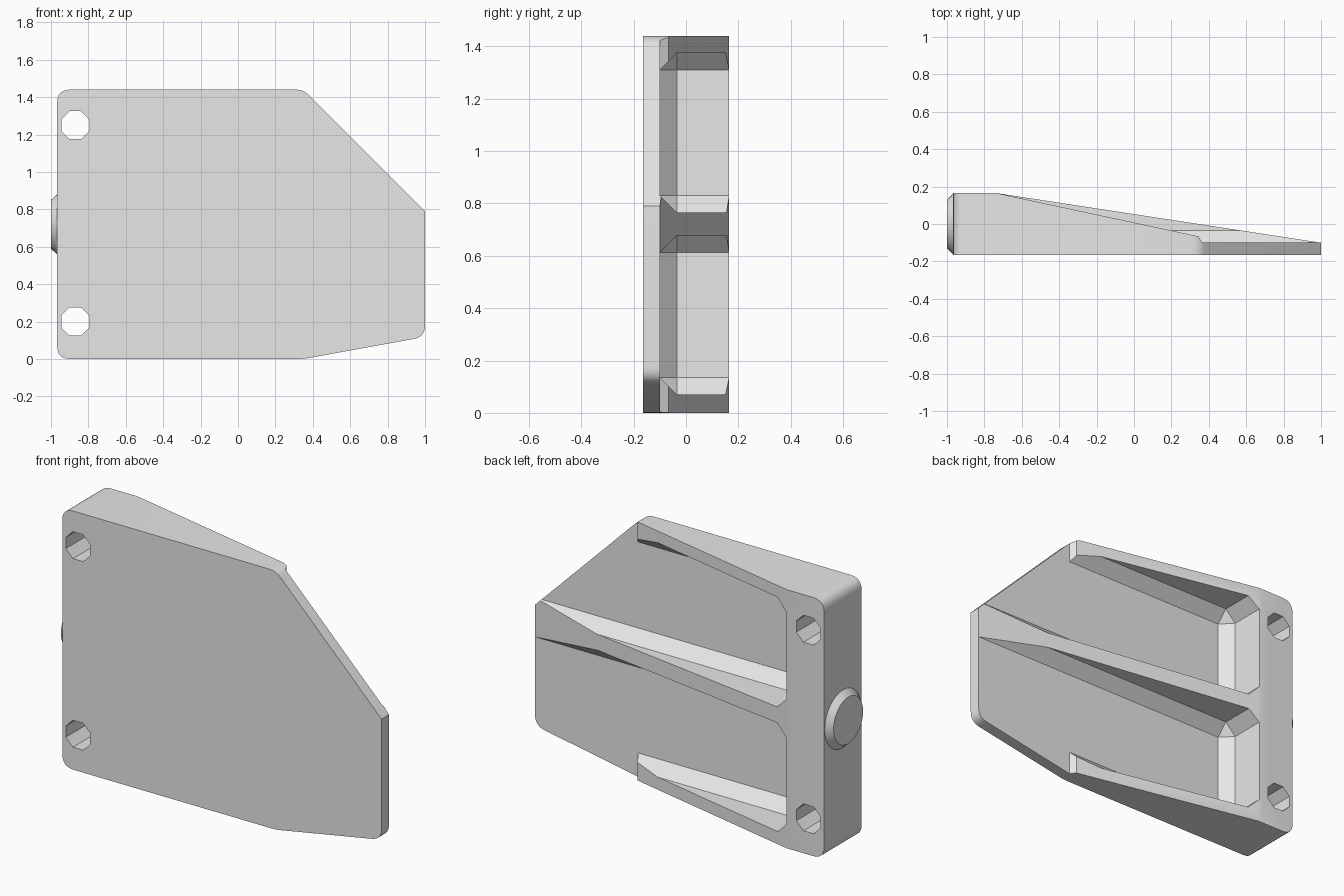
import bpy, bmesh, math
from mathutils import Matrix, Vector

cube = bpy.data.objects.get("Cube")
if cube:
    bpy.data.objects.remove(cube, do_unlink=True)

grey = bpy.data.materials.new("plain_grey")
grey.use_nodes = True
grey.diffuse_color = (0.8, 0.8, 0.8, 1)
grey.node_tree.nodes["Principled BSDF"].inputs["Base Color"].default_value = (0.8, 0.8, 0.8, 1)

FRONT, BACK, FLOOR = -0.165, 0.165, -0.1
BREAK = -0.735      # where the thick edge block ends and the taper starts
CHAMFER = 0.065
MID_Z = 0.72


def to_object(name, bm):
    bmesh.ops.recalc_face_normals(bm, faces=bm.faces)
    mesh = bpy.data.meshes.new(name)
    bm.to_mesh(mesh)
    bm.free()
    mesh.materials.append(grey)
    obj = bpy.data.objects.new(name, mesh)
    bpy.context.collection.objects.link(obj)
    return obj


def prism(name, points, offset):
    """Extrude a flat outline of 3D points along an offset."""
    bm = bmesh.new()
    face = bm.faces.new([bm.verts.new(p) for p in points])
    ext = bmesh.ops.extrude_face_region(bm, geom=[face])
    verts = [g for g in ext["geom"] if isinstance(g, bmesh.types.BMVert)]
    bmesh.ops.translate(bm, verts=verts, vec=offset)
    return to_object(name, bm)


def cylinder_x(name, x0, x1, r0, r1, sides):
    bm = bmesh.new()
    place = Matrix.Translation(((x0 + x1) / 2, 0, MID_Z)) @ Matrix.Rotation(math.pi / 2, 4, "Y")
    bmesh.ops.create_cone(bm, cap_ends=True, segments=sides, radius1=r0, radius2=r1,
                          depth=x1 - x0, matrix=place)
    return to_object(name, bm)


def combine(target, tool, operation="DIFFERENCE"):
    mod = target.modifiers.new("cut", "BOOLEAN")
    mod.operation, mod.object, mod.solver = operation, tool, "EXACT"
    bpy.context.view_layer.objects.active = target
    bpy.ops.object.modifier_apply(modifier=mod.name)
    bpy.data.objects.remove(tool, do_unlink=True)


def rounded(corners, steps=6):
    """Outline in x and z with each corner softened by its own length."""
    out = []
    for i, (x, z, r) in enumerate(corners):
        p = Vector((x, z))
        if r == 0:
            out.append(p)
            continue
        before = Vector(corners[i - 1][:2])
        after = Vector(corners[(i + 1) % len(corners)][:2])
        a = p + (before - p).normalized() * r
        b = p + (after - p).normalized() * r
        for k in range(steps + 1):
            t = k / steps
            out.append(a * (1 - t) ** 2 + p * 2 * t * (1 - t) + b * t ** 2)
    return [(p.x, FRONT, p.y) for p in out]


# Full-depth block with the plate outline
outline = rounded([(-0.967, 0, 0.07), (0.35, 0, 0.03), (1, 0.118, 0.06),
                   (1, 0.79, 0), (0.35, 1.44, 0.04), (-0.967, 1.44, 0.07)])
body = prism("ribbed_plate", outline, (0, BACK - FRONT, 0))

# Long taper down to the thin edge, kept by the middle rib
slope = (FLOOR - BACK) / (1 - BREAK)
end = 1.2
taper = [(BREAK, BACK), (end, BACK + slope * (end - BREAK)), (end, 0.5), (BREAK, 0.5)]
combine(body, prism("taper_cutter", [(x, y, -0.5) for x, y in taper], (0, 0, 3)))

# Steeper taper on the two outer ribs, which stop short
steep = [(BREAK, BACK), (0.345, -0.066), (0.365, FLOOR), (end, FLOOR), (end, 0.6), (BREAK, 0.6)]
for z in (-0.6, 1.0):
    combine(body, prism("rib_cutter", [(x, y, z) for x, y in steep], (0, 0, 1)))

# Two chamfered pockets between the ribs
for low, high in ((0.07, 0.677), (0.766, 1.375)):
    bm = bmesh.new()
    size = Vector((1.5 - BREAK, 0.5 - FLOOR, high - low))
    centre = Vector((1.5 + BREAK, 0.5 + FLOOR, high + low)) / 2
    bmesh.ops.create_cube(bm, size=1, matrix=Matrix.Translation(centre) @ Matrix.Diagonal(size).to_4x4())
    bmesh.ops.bevel(bm, geom=bm.edges[:], offset=CHAMFER, segments=1, affect="EDGES")
    combine(body, to_object("pocket_cutter", bm))

# Octagonal screw holes
hole_r = 0.075 / math.cos(math.pi / 8)
for z in (0.2, 1.25):
    ring = [math.pi * (k + 0.5) / 4 for k in range(8)]
    points = [(-0.87 + hole_r * math.cos(a), -0.4, z + hole_r * math.sin(a)) for a in ring]
    combine(body, prism("hole_cutter", points, (0, 0.8, 0)))

# Round bevelled collar with a bore on the thick edge
combine(body, cylinder_x("collar", -1.0, -0.965, 0.13, 0.163, 32), "UNION")
combine(body, cylinder_x("bore_cutter", -1.1, -0.75, 0.09, 0.09, 32))

bpy.ops.object.select_all(action="DESELECT")
body.select_set(True)
bpy.context.view_layer.objects.active = body
bpy.ops.object.shade_smooth_by_angle(angle=math.radians(25))
